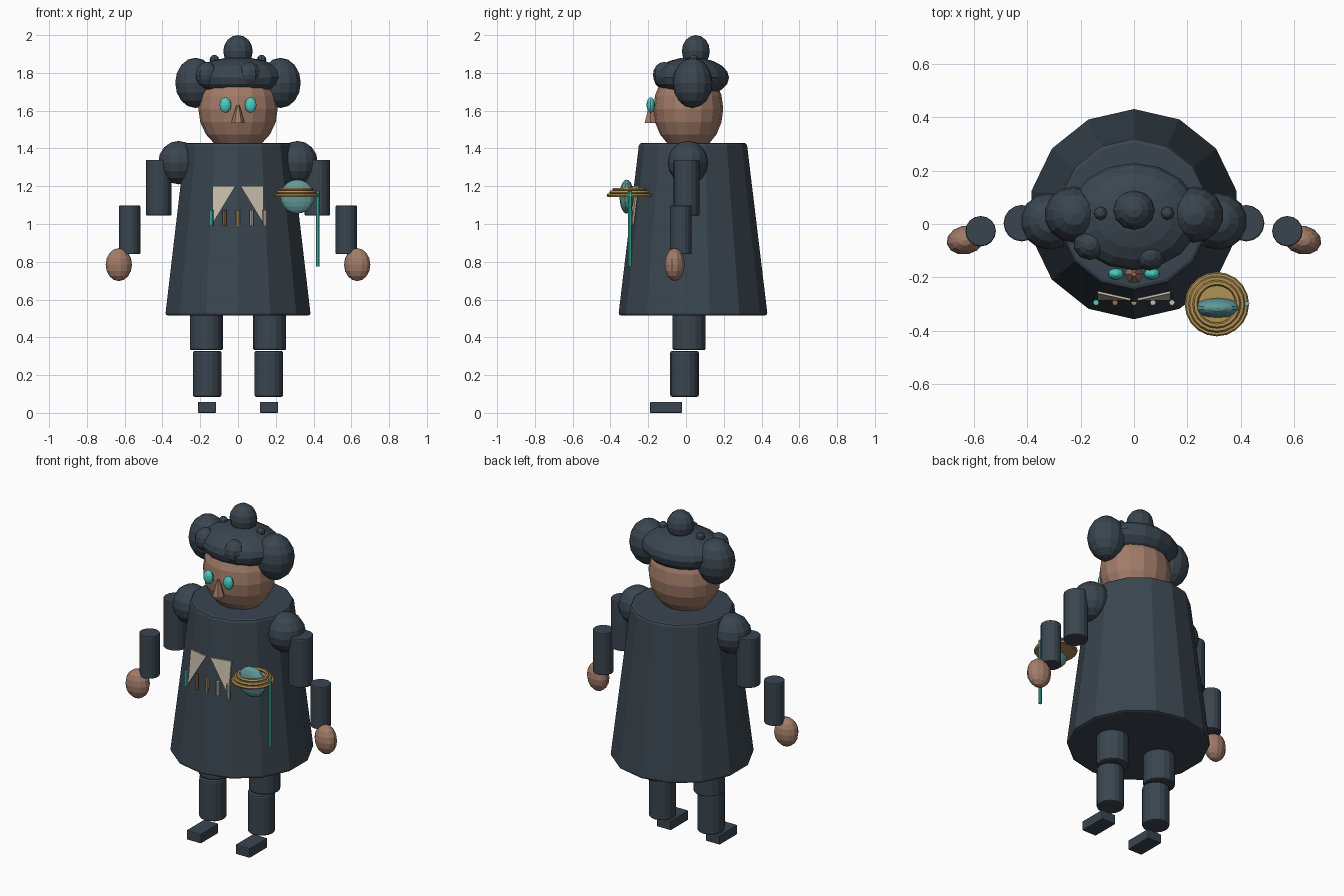
import bpy, bmesh, math
from mathutils import Matrix, Vector

if "Cube" in bpy.data.objects:
    bpy.data.objects.remove(bpy.data.objects["Cube"])


def mat(name, *rgb):
    m = bpy.data.materials.new(name)
    m.diffuse_color = (*rgb, 1)
    m.use_nodes = True
    m.node_tree.nodes["Principled BSDF"].inputs["Base Color"].default_value = m.diffuse_color
    return m


SLATE = mat("dark slate", 0.042, 0.060, 0.078)
SKIN = mat("skin brown", 0.36, 0.20, 0.14)
TEAL = mat("bright teal", 0.07, 0.62, 0.54)
GLASS = mat("muted teal", 0.12, 0.32, 0.33)
GOLD = mat("old gold", 0.44, 0.28, 0.09)
CREAM = mat("cream", 0.56, 0.50, 0.40)
COPPER = mat("copper", 0.30, 0.15, 0.08)


def finish(bm, name, material, bevel=0.0):
    bmesh.ops.recalc_face_normals(bm, faces=bm.faces)
    me = bpy.data.meshes.new(name)
    bm.to_mesh(me)
    bm.free()
    ob = bpy.data.objects.new(name, me)
    bpy.context.collection.objects.link(ob)
    me.materials.append(material)
    if bevel:
        b = ob.modifiers.new("bevel", 'BEVEL')
        b.width, b.segments, b.limit_method = bevel, 2, 'ANGLE'
        b.angle_limit = math.radians(50)
    return ob


def ball(name, material, loc, radii, u=16, v=10, tilt=0.0):
    bm = bmesh.new()
    bmesh.ops.create_uvsphere(bm, u_segments=u, v_segments=v, radius=1)
    bm.transform(Matrix.Translation(loc) @ Matrix.Rotation(tilt, 4, 'Z')
                 @ Matrix.Diagonal((*radii, 1)))
    return finish(bm, name, material)


def tube(name, material, x, y, z0, z1, r0, r1=None, sides=16, bevel=0.0, turn=0.0):
    bm = bmesh.new()
    bmesh.ops.create_cone(bm, cap_ends=True, segments=sides, radius1=r0,
                          radius2=r0 if r1 is None else r1, depth=z1 - z0)
    bm.transform(Matrix.Translation((x, y, (z0 + z1) / 2)) @ Matrix.Rotation(turn, 4, 'Z'))
    return finish(bm, name, material, bevel)


def box(name, material, loc, size, bevel=0.0):
    bm = bmesh.new()
    bmesh.ops.create_cube(bm, size=1)
    bm.transform(Matrix.Translation(loc) @ Matrix.Diagonal((*size, 1)))
    return finish(bm, name, material, bevel)


def ring(name, material, loc, major, minor, sides=20, small=6):
    bm = bmesh.new()
    loops = []
    for i in range(sides):
        a = math.tau * i / sides
        loop = []
        for j in range(small):
            b = math.tau * j / small
            r = major + minor * math.cos(b)
            loop.append(bm.verts.new((loc[0] + r * math.cos(a), loc[1] + r * math.sin(a),
                                      loc[2] + minor * math.sin(b))))
        loops.append(loop)
    for i in range(sides):
        p, q = loops[i], loops[(i + 1) % sides]
        for j in range(small):
            k = (j + 1) % small
            bm.faces.new((p[j], q[j], q[k], p[k]))
    return finish(bm, name, material)


def plate(name, material, points, thick):
    bm = bmesh.new()
    front = [bm.verts.new(p) for p in points]
    back = [bm.verts.new(Vector(p) + Vector((0, thick, 0))) for p in points]
    bm.faces.new(front)
    bm.faces.new(back)
    n = len(points)
    for i in range(n):
        j = (i + 1) % n
        bm.faces.new((front[i], front[j], back[j], back[i]))
    return finish(bm, name, material)


# Coat and head
tube("coat", SLATE, 0, 0.037, 0.515, 1.43, 0.395, 0.285, sides=14, bevel=0.015)
ball("head", SKIN, (0, 0.012, 1.61), (0.21, 0.185, 0.23))
tube("nose", SKIN, 0, -0.188, 1.535, 1.63, 0.036, 0.008, sides=6, turn=math.pi / 6)

# Hair cap, topknot and front curls
ball("hair_cap", SLATE, (0, 0.028, 1.775), (0.245, 0.20, 0.108))
ball("topknot", SLATE, (0, 0.052, 1.915), (0.078, 0.074, 0.085), 12, 8)
ball("front_curl_left", SLATE, (-0.165, -0.075, 1.79), (0.062, 0.06, 0.068), 10, 8)
ball("front_curl_right", SLATE, (0.058, -0.115, 1.79), (0.062, 0.06, 0.068), 10, 8)

# Mirrored parts: puffs, eyes, arms, legs, lapels
for side, s in (("left", -1), ("right", 1)):
    ball("hair_puff_" + side, SLATE, (s * 0.225, 0.035, 1.747), (0.11, 0.105, 0.133), 14, 8)
    ball("hair_bead_" + side, SLATE, (s * 0.125, 0.04, 1.868), (0.025, 0.025, 0.028), 8, 6)
    ball("eye_" + side, TEAL, (s * 0.067, -0.187, 1.63), (0.031, 0.022, 0.041), 12, 8)

    ball("shoulder_" + side, SLATE, (s * 0.315, 0.01, 1.325), (0.11, 0.107, 0.115), 14, 8)
    tube("upper_arm_" + side, SLATE, s * 0.42, 0.003, 1.045, 1.34, 0.068, bevel=0.006)
    tube("forearm_" + side, SLATE, s * 0.574, -0.027, 0.84, 1.098, 0.057, bevel=0.006)
    ball("hand_" + side, SKIN, (s * 0.631, -0.06, 0.785), (0.071, 0.054, 0.087), 12, 8,
         tilt=-s * 0.2)

    tube("upper_leg_" + side, SLATE, s * 0.167, 0.016, 0.332, 0.56, 0.088, bevel=0.01)
    tube("lower_leg_" + side, SLATE, s * 0.163, -0.008, 0.085, 0.328, 0.076, bevel=0.01)
    box("foot_" + side, SLATE, (s * 0.164, -0.105, 0.029), (0.096, 0.17, 0.058), 0.005)

    plate("lapel_" + side, CREAM, [(s * 0.014, -0.287, 1.2), (s * 0.136, -0.26, 1.2),
                                   (s * 0.136, -0.286, 1.0)], 0.009)

# Row of small vials across the chest
for i, m in enumerate((TEAL, COPPER, GOLD, CREAM, CREAM)):
    tube("vial_%d" % (i + 1), m, (i - 2) * 0.071, -0.294, 0.99, 1.075, 0.011, sides=8)

# Floating ringed instrument with lens and wand
tube("dial_plate", GOLD, 0.31, -0.30, 1.143, 1.165, 0.105, 0.09, sides=20)
for i, (r, z) in enumerate(((0.11, 1.153), (0.096, 1.168), (0.08, 1.182))):
    ring("dial_ring_%d" % (i + 1), GOLD, (0.31, -0.30, z), r, 0.0105)
ball("lens", GLASS, (0.314, -0.314, 1.145), (0.092, 0.038, 0.09), 14, 10)
tube("wand", TEAL, 0.423, -0.298, 0.775, 1.175, 0.009, sides=8)
